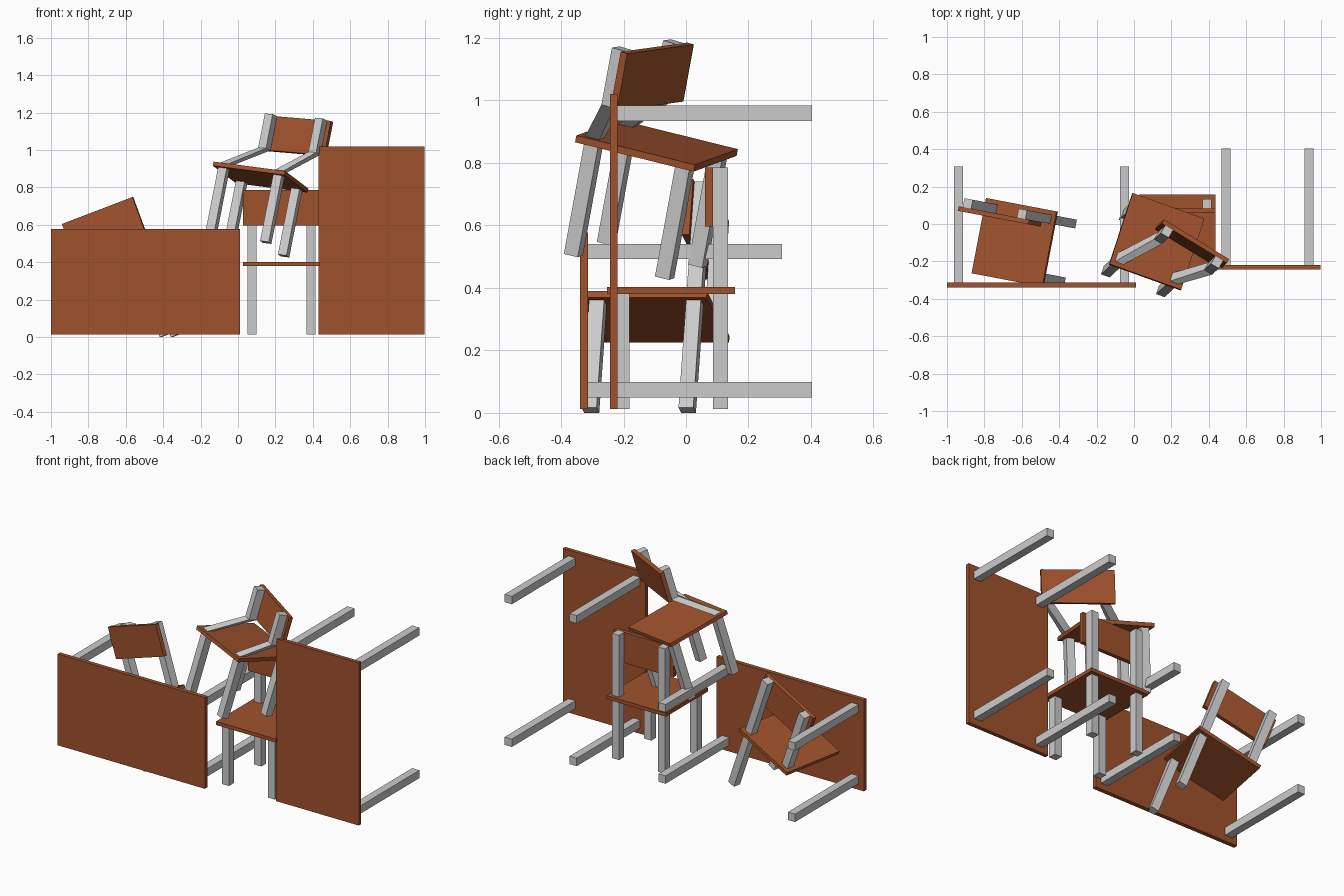
import bpy, bmesh, math
from mathutils import Matrix, Vector

if "Cube" in bpy.data.objects:
    bpy.data.objects.remove(bpy.data.objects["Cube"])

brown = bpy.data.materials.new("wood_brown")
brown.diffuse_color = (0.352, 0.084, 0.026, 1)
brown.use_nodes = True
brown.node_tree.nodes["Principled BSDF"].inputs["Base Color"].default_value = brown.diffuse_color


def loft(name, rings, matrix=Matrix(), mat=None):
    """Closed tube through a list of four-cornered rings."""
    bm = bmesh.new()
    rows = [[bm.verts.new(matrix @ Vector(p)) for p in ring] for ring in rings]
    for a, b in zip(rows, rows[1:]):
        for i in range(4):
            j = (i + 1) % 4
            bm.faces.new((a[i], a[j], b[j], b[i]))
    bm.faces.new(rows[0][::-1])
    bm.faces.new(rows[-1])
    bmesh.ops.recalc_face_normals(bm, faces=bm.faces)
    mesh = bpy.data.meshes.new(name)
    bm.to_mesh(mesh)
    bm.free()
    ob = bpy.data.objects.new(name, mesh)
    bpy.context.collection.objects.link(ob)
    if mat:
        mesh.materials.append(mat)
    return ob


def ring(x0, x1, y0, y1, z):
    return [Vector(p) for p in ((x0, y0, z), (x1, y0, z), (x1, y1, z), (x0, y1, z))]


def box(name, x, y, z, matrix=Matrix(), mat=None):
    return loft(name, [ring(*x, *y, z[0]), ring(*x, *y, z[1])], matrix, mat)


def table(name, x, y, z, leg_end):
    """Table lying on its side: upright top, legs pointing backwards."""
    box(name + "_top", x, y, z, mat=brown)
    gap, w = 0.037, 0.049
    for i, lx in enumerate((x[0] + gap, x[1] - gap - w)):
        for j, lz in enumerate((z[0] + gap, z[1] - gap - w)):
            box(f"{name}_leg_{i}{j}", (lx, lx + w), (y[1], leg_end), (lz, lz + w))


def chair(name, m, back=Matrix(), sides_with_legs=(-1, 1)):
    """Chair with its origin at the centre of the seat top, back towards +y.
    'back' displaces the backrest and upper posts."""
    H, T, foot = 0.205, 0.0225, -0.39
    b0, b1 = 0.194, 0.383            # backrest height range
    box(name + "_seat", (-H, H), (-H, H), (-T, 0), m, brown)
    box(name + "_backrest", (-H, H), (0.109, 0.134), (b0, b1), m @ back, brown)
    for s in (-1, 1):
        x = sorted((s * 0.133, s * 0.182))
        side = "left" if s < 0 else "right"
        if s in sides_with_legs:
            box(f"{name}_front_leg_{side}", x, (-0.182, -0.133), (foot, -T), m)
            box(f"{name}_back_leg_{side}", x, (0.134, 0.182), (foot, -T), m)
        upper = [[back @ p for p in ring(*x, 0.134, 0.182, z)] for z in (b0, b1)]
        loft(f"{name}_post_{side}", [ring(*x, 0.134, 0.182, 0)] + upper, m)


def frame(origin, y_axis, z_axis):
    z = Vector(z_axis).normalized()
    x = Vector(y_axis).cross(z).normalized()
    y = z.cross(x)
    m = Matrix((x, y, z)).transposed().to_4x4()
    m.translation = origin
    return m


# Two overturned tables
table("low_table", (-1.0, 0.01), (-0.339, -0.313), (0.013, 0.578), 0.308)
table("tall_table", (0.43, 0.998), (-0.243, -0.219), (0.013, 1.02), 0.403)

# Upright chair
chair("upright_chair", Matrix.Translation((0.232, -0.048, 0.4025)))

# Tipped chair that has lost its left legs
chair("broken_chair", frame((-0.6415, -0.098, 0.318), (0.187, 0.98, 0), (-0.345, 0.066, 0.937)),
      sides_with_legs=(1,))

# Stacked chair with a bent back
bent = (Matrix.Translation((-0.155, 0.005, 0.33)) @ Matrix.Rotation(math.radians(-12), 4, 'Z')
        @ Matrix.Translation((0, -0.12, -0.383)))
chair("stacked_chair", frame((0.123, -0.0925, 0.866), (-0.30, -0.92, 0.23), (0.19, 0.177, 0.966)), bent)
